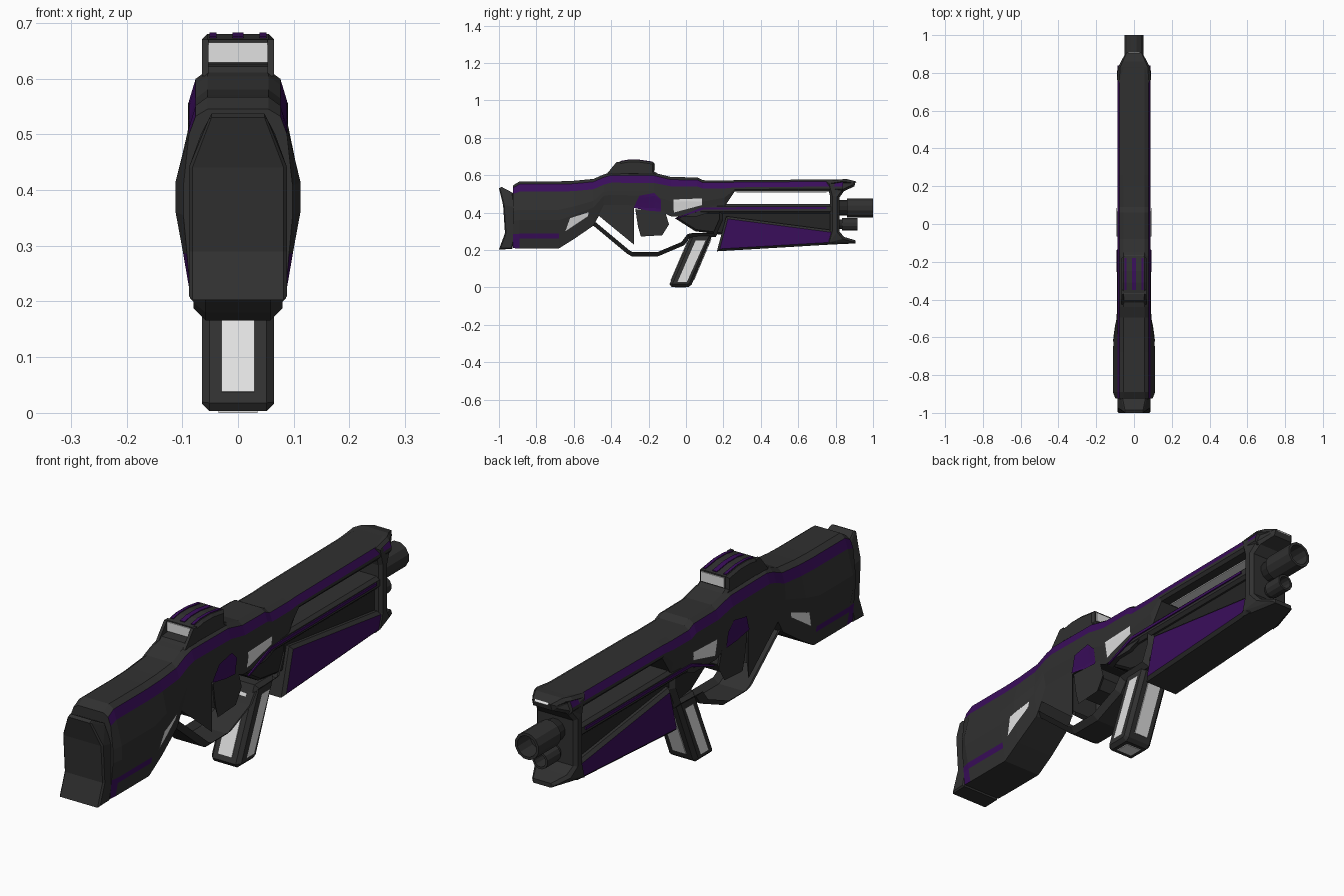
import bpy, bmesh, math
from mathutils import Vector
from mathutils.bvhtree import BVHTree

if "Cube" in bpy.data.objects:
    bpy.data.objects.remove(bpy.data.objects["Cube"])


def mat(name, rgb):
    m = bpy.data.materials.new(name)
    m.diffuse_color = (*rgb, 1)
    m.use_nodes = True
    m.node_tree.nodes["Principled BSDF"].inputs["Base Color"].default_value = m.diffuse_color
    return m


CHARCOAL = mat("charcoal", (0.030, 0.030, 0.030))
BLACK = mat("soft_black", (0.018, 0.018, 0.018))
PURPLE = mat("deep_purple", (0.042, 0.004, 0.105))
LIGHT = mat("pale_grey", (0.75, 0.75, 0.75))


def finish(name, bm, mats):
    bmesh.ops.remove_doubles(bm, verts=bm.verts, dist=1e-5)
    bmesh.ops.recalc_face_normals(bm, faces=bm.faces)
    me = bpy.data.meshes.new(name)
    bm.to_mesh(me)
    bm.free()
    for m in mats:
        me.materials.append(m)
    ob = bpy.data.objects.new(name, me)
    bpy.context.collection.objects.link(ob)
    return ob


def slab(name, outline, half, bevel=0.0, holes=(), mats=(CHARCOAL,), cx=0.0, warp=None, rule=None):
    """Side outline (y, z), chamfered and extruded across x."""
    cu = bpy.data.curves.new(name + "_curve", 'CURVE')
    cu.dimensions, cu.fill_mode = '2D', 'BOTH'
    cu.extrude, cu.bevel_depth, cu.offset, cu.bevel_resolution = half - bevel, bevel, -bevel, 0
    for pts in (outline, *holes):
        sp = cu.splines.new('POLY')
        sp.points.add(len(pts) - 1)
        for p, (a, b) in zip(sp.points, pts):
            p.co = (a, b, 0, 1)
        sp.use_cyclic_u = True
    tmp = bpy.data.objects.new(name + "_tmp", cu)
    bpy.context.collection.objects.link(tmp)
    dg = bpy.context.evaluated_depsgraph_get()
    me = bpy.data.meshes.new_from_object(tmp.evaluated_get(dg))
    bm = bmesh.new()
    bm.from_mesh(me)
    bpy.data.objects.remove(tmp)
    bpy.data.meshes.remove(me)
    for v in bm.verts:
        a, b, c = v.co
        v.co = ((c * (warp(a, b) if warp else 1)) + cx, a, b)
    bm.normal_update()
    for f in bm.faces:
        f.smooth = False
        f.material_index = rule(f) if rule else 0
    return finish(name, bm, mats)


def strip(name, path, half, m, cx=0.0, t=0.004):
    """Thin plate following a (y, z) path, thickened to its left."""
    n = [Vector((path[i + 1][0] - path[i][0], path[i + 1][1] - path[i][1])).normalized()
         for i in range(len(path) - 1)]
    n.append(n[-1])
    off = [(p[0] - d.y * t, p[1] + d.x * t) for p, d in zip(path, n)]
    return slab(name, list(path) + off[::-1], half, mats=(m,), cx=cx)


def tube(name, y0, y1, z, r, inner, m, sides=12):
    """Open ended barrel with a blind bore."""
    bm = bmesh.new()
    rings = []
    for y, rad in ((y0, r), (y1, r), (y1, inner), (y1 - 0.08, inner)):
        rings.append([bm.verts.new((rad * math.cos(2 * math.pi * (i + .5) / sides), y,
                                    z + rad * math.sin(2 * math.pi * (i + .5) / sides))) for i in range(sides)])
    for a, b in zip(rings, rings[1:]):
        for i in range(sides):
            j = (i + 1) % sides
            bm.faces.new((a[i], a[j], b[j], b[i]))
    bm.faces.new(rings[0])
    bm.faces.new(rings[-1])
    return finish(name, bm, (m,))


# Main body: stock, receiver and top rail lofted along y
SECTIONS = [  # y, bottom, top, stripe depth, low width, mid width
    (-.925, .210, .545, .045, .085, .098), (-.890, .208, .567, .055, .085, .112),
    (-.680, .208, .567, .055, .085, .112), (-.600, .258, .570, .055, .085, .107),
    (-.495, .330, .580, .055, .080, .092), (-.440, .430, .604, .055, .078, .090),
    (-.400, .430, .615, .055, .078, .090), (-.170, .420, .613, .055, .078, .088),
    (-.080, .380, .590, .050, .078, .088), (.060, .380, .588, .048, .078, .088),
    (.090, .390, .573, .045, .078, .088), (.205, .430, .572, .043, .078, .088),
    (.260, .513, .573, .038, .078, .088), (.840, .513, .578, .038, .078, .088)]
bm = bmesh.new()
rings = []
for y, zb, zt, s, wb, wm in SECTIONS:
    h, d = zt - s - zb, wm - wb
    half = [(wb, zb), (wb + .35 * d, zb + .18 * h), (wb + .5 * d, zb + .26 * h), (wm, zb + .5 * h),
            (wm, zb + .68 * h), (.088, zt - s), (.076, zt - .28 * s), (.055, zt)]
    rings.append([bm.verts.new((x, y, z)) for x, z in half + [(-x, z) for x, z in half[::-1]]])
m = 8
for k, (a, b) in enumerate(zip(rings, rings[1:])):
    for i in range(2 * m):
        j = (i + 1) % (2 * m)
        f = bm.faces.new((a[i], a[j], b[j], b[i]))
        e = 2 * m - 2 - i if m <= i < 2 * m - 1 else i
        if e == 5 or (e == 1 and k < 2) or (e == 0 and k == 0):
            f.material_index = 1
bm.faces.new(rings[0])
bm.faces.new(rings[-1])
body = finish("stock_receiver_and_rail", bm, (CHARCOAL, PURPLE))

# Butt pad, narrowed at the top
slab("butt_pad", [(-1, .53), (-.985, .537), (-.925, .505), (-.915, .43), (-.91, .28), (-.93, .205), (-1, .203),
                  (-.968, .29), (-.978, .44)], .088, .006,
     warp=lambda y, z: 1 - .42 * min(1, max(0, (z - .46) / .07)))

# Grip and trigger guard frame with two openings
grip = slab("grip_frame", [(-.52, .42), (-.515, .335), (-.495, .33), (-.315, .18), (-.29, .166), (-.15, .166),
                           (-.01, .225), (.02, .265), (.16, .27), (.20, .36), (.20, .43), (-.05, .47), (-.45, .47)],
            .080, .022,
            holes=[[(-.43, .438), (-.30, .43), (-.30, .275), (-.43, .382)],
                   [(-.245, .395), (-.13, .39), (-.115, .34), (-.14, .30), (-.225, .295), (-.235, .33)]])
slab("trigger", [(-.20, .41), (-.165, .41), (-.175, .37), (-.165, .345), (-.19, .365)], .012, mats=(BLACK,))

# Forward core, side lips and purple lines
slab("forward_core", [(-.06, .37), (.08, .43), (.80, .435), (.80, .26), (.2, .28), (.05, .30)], .062, .01, mats=(BLACK,))
slab("side_lip", [(-.05, .385), (.10, .445), (.80, .445), (.80, .395), (.12, .395)], .082, .012)
for s in (-1, 1):
    slab("lip_line", [(-.06, .368), (-.05, .366), (.09, .416), (.75, .419), (.75, .43), (.085, .428)],
         .003, mats=(PURPLE,), cx=s * .084)

# Purple handguard with dark trim
slab("handguard", [(.165, .193), (.215, .38), (.79, .305), (.79, .23)], .086, .012, mats=(CHARCOAL, PURPLE),
     rule=lambda f: int(abs(f.normal.x) > .9))
strip("rail_light", [(.27, .507), (.75, .507)], .04, LIGHT)

# Muzzle block with upper and lower prongs
slab("muzzle_block", [(.75, .565), (.83, .578), (.86, .579), (.907, .567), (.90, .54), (.845, .515), (.82, .48),
                      (.82, .30), (.845, .27), (.905, .252), (.905, .235), (.75, .228), (.77, .30), (.77, .49)],
     .090, .012, warp=lambda y, z: 1 - .5 * min(1, max(0, (y - .82) / .085)))
strip("prong_light", [(.902, .566), (.909, .560)], .03, LIGHT)

# Barrels
tube("barrel_neck", .78, .90, .425, .043, .02, BLACK)
tube("barrel", .86, 1.0, .425, .053, .042, CHARCOAL)
tube("lower_barrel_neck", .78, .85, .337, .026, .015, BLACK)
tube("lower_barrel", .835, .917, .337, .034, .025, CHARCOAL)

# Scope with hooded windows at both ends and purple top lines
slab("scope", [(-.365, .60), (-.365, .67), (-.31, .68), (-.25, .68), (-.17, .668), (-.17, .62), (-.13, .595)],
     .065, .010)
slab("scope_ramp", [(-.425, .60), (-.405, .622), (-.35, .628), (-.35, .60)], .062)
for s in (-1, 1):
    slab("scope_cheek", [(-.425, .605), (-.372, .670), (-.35, .670), (-.35, .605)], .006, mats=(CHARCOAL,), cx=s * .059)
strip("scope_rear_window", [(-.365, .629), (-.365, .665)], .053, LIGHT)
strip("scope_front_window", [(-.17, .662), (-.17, .625)], .050, LIGHT)
for cx, w in ((-.045, .006), (0, .010), (.045, .006)):
    strip("scope_line", [(-.35, .672), (-.31, .679), (-.25, .679), (-.18, .669)], w, PURPLE, cx=cx)

# Slanted magazine with pale panels on every side
mag = slab("magazine", [(-.088, .018), (-.078, .003), (.015, .003), (.03, .015), (.145, .29), (.03, .29)], .065, .014)
strip("magazine_rear_panel", [(-.079, .037), (.015, .257)], .030, LIGHT)
strip("magazine_front_panel", [(.132, .257), (.039, .037)], .030, LIGHT)
strip("magazine_base_panel", [(.0, .004), (-.06, .004)], .035, LIGHT)


def decal(name, pts, m, targets):
    """Flat-coloured patch laid on both sides of the given parts."""
    verts, polys = [], []
    for ob in targets:
        n = len(verts)
        verts += [v.co.copy() for v in ob.data.vertices]
        polys += [[i + n for i in p.vertices] for p in ob.data.polygons]
    tree = BVHTree.FromPolygons(verts, polys)
    bm = bmesh.new()
    bm.faces.new([bm.verts.new((0, y, z)) for y, z in pts])
    bmesh.ops.triangulate(bm, faces=bm.faces)
    bmesh.ops.subdivide_edges(bm, edges=bm.edges, cuts=5, use_grid_fill=True)
    for v in bm.verts:
        hit = tree.ray_cast(Vector((.5, v.co.y, v.co.z)), Vector((-1, 0, 0)))[0]
        v.co.x = (hit.x if hit else .08) + .004
    geo = bmesh.ops.duplicate(bm, geom=bm.verts[:] + bm.edges[:] + bm.faces[:])["geom"]
    for g in geo:
        if isinstance(g, bmesh.types.BMVert):
            g.co.x *= -1
    ob = finish(name, bm, (m,))
    # make both patches face outward
    for p in ob.data.polygons:
        if p.normal.x * p.center.x < 0:
            p.flip()
    return ob


decal("stock_window", [(-.645, .30), (-.62, .37), (-.52, .402), (-.525, .38)], LIGHT, (body, grip))
decal("receiver_window", [(-.065, .40), (-.068, .47), (.085, .476), (.085, .44)], LIGHT, (body, grip))
decal("receiver_panel", [(-.28, .425), (-.25, .49), (-.17, .505), (-.135, .47), (-.135, .405), (-.20, .41)], PURPLE, (body, grip))
decal("magazine_side_panel", [(-.045, .03), (.005, .03), (.105, .252), (.052, .252)], LIGHT, (mag,))
